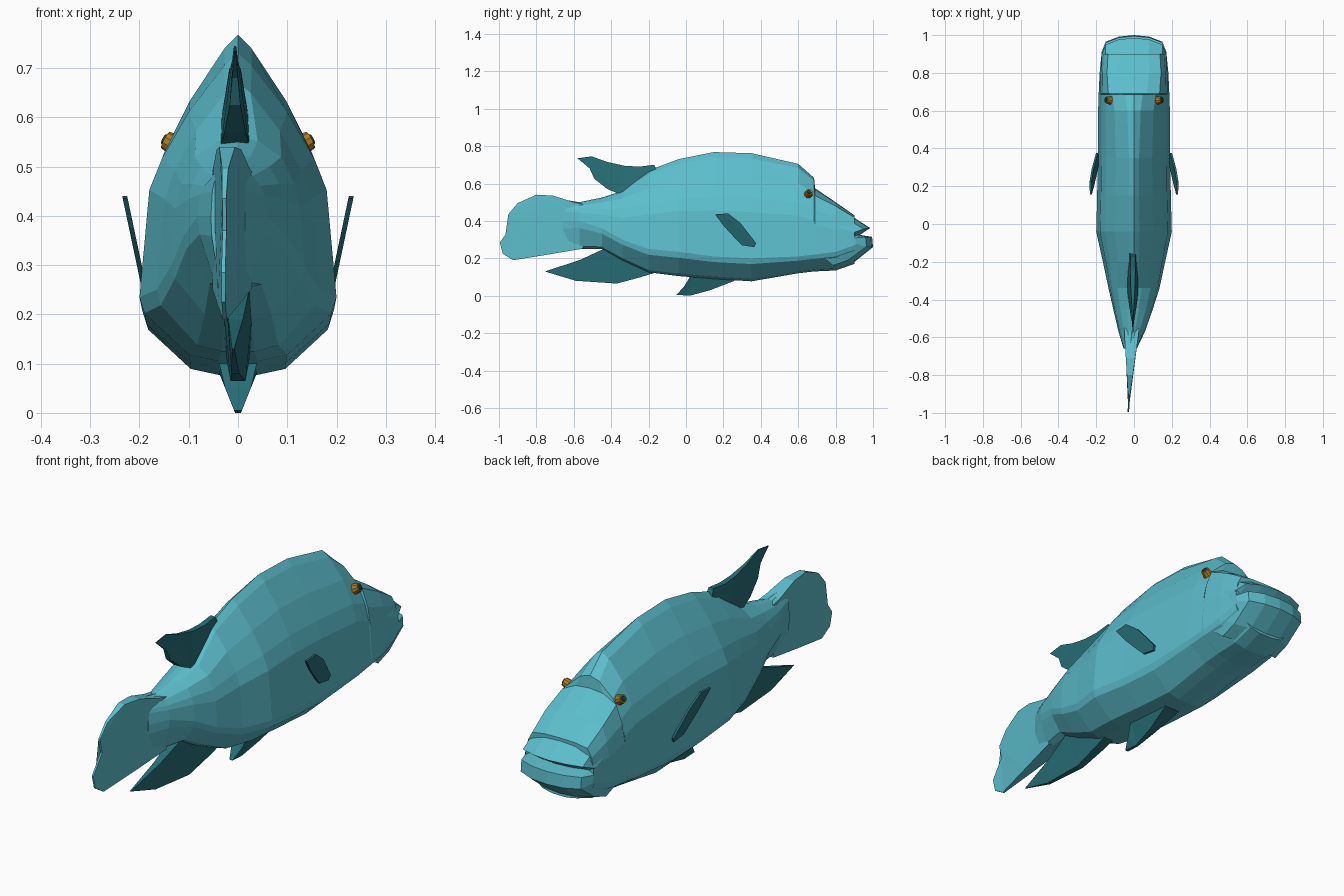
import bpy, bmesh
from mathutils import Vector

if "Cube" in bpy.data.objects:
    bpy.data.objects.remove(bpy.data.objects["Cube"])


def material(name, rgb):
    m = bpy.data.materials.new(name)
    m.diffuse_color = (*rgb, 1)
    m.use_nodes = True
    m.node_tree.nodes["Principled BSDF"].inputs["Base Color"].default_value = m.diffuse_color
    return m


TEAL = material("light teal skin", (0.107, 0.515, 0.61))
DARK = material("dark teal fins", (0.019, 0.156, 0.18))
AMBER = material("amber eye", (0.45, 0.20, 0.01))
PUPIL = material("dark pupil", (0.012, 0.06, 0.07))


def finish(name, bm, mat):
    bmesh.ops.triangulate(bm, faces=[f for f in bm.faces if len(f.verts) > 4])
    bmesh.ops.recalc_face_normals(bm, faces=bm.faces[:])
    me = bpy.data.meshes.new(name)
    bm.to_mesh(me)
    bm.free()
    me.materials.append(mat)
    ob = bpy.data.objects.new(name, me)
    bpy.context.collection.objects.link(ob)
    return ob


def loft(name, rings, mat):
    """Skin a row of equal-length rings and cap both ends."""
    bm = bmesh.new()
    rows = [[bm.verts.new(p) for p in ring] for ring in rings]
    n = len(rows[0])
    for a, b in zip(rows, rows[1:]):
        for i in range(n):
            j = (i + 1) % n
            bm.faces.new((a[i], a[j], b[j], b[i]))
    bm.faces.new(rows[0])
    bm.faces.new(rows[-1][::-1])
    return finish(name, bm, mat)


def fin(name, outline, half, centre, mat):
    """Blade from a (y, z) outline; half thickness and centre x vary over it."""
    sides = [[(centre(y, z) + s * half(y, z), y, z) for y, z in outline] for s in (-1, 1)]
    return loft(name, sides, mat)


def ramp(v, v0, v1, a, b):
    t = min(max((v - v0) / (v1 - v0), 0), 1)
    return a + (b - a) * t


# Body: cross-sections blend from a narrow-backed shape to a flat-topped one
NARROW = [(1, 0), (.95, .14), (.76, .5), (.57, .77), (.44, .9),
          (0, 1), (-.25, .95), (-.9, .5), (-1, .2)]
FLAT = [(1, 0), (.99, .45), (.93, .8), (.7, .92), (.44, .97),
        (0, 1), (-.25, .95), (-.9, .5), (-1, .2)]
# y, x shift, top, widest height, bottom, half width, flatness
STATIONS = [
    (.90, 0, .43, .27, .17, .172, 1),
    (.80, 0, .50, .235, .135, .182, .95),
    (.69, 0, .575, .22, .13, .187, .75),
    (.685, 0, .63, .22, .13, .187, .35),
    (.60, 0, .705, .21, .12, .19, .15),
    (.35, 0, .762, .20, .077, .192, 0),
    (.15, 0, .768, .21, .09, .195, 0),
    (-.04, 0, .73, .235, .105, .20, 0),
    (-.20, 0, .67, .25, .125, .165, .05),
    (-.34, 0, .56, .30, .19, .135, .5),
    (-.45, -.005, .525, .36, .25, .105, .5),
    (-.57, -.012, .50, .40, .25, .07, .3),
    (-.66, -.02, .515, .40, .236, .035, .2),
]
rings = []
for y, dx, top, mid, bot, w, f in STATIONS:
    half = []
    for (u0, w0), (u1, w1) in zip(NARROW, FLAT):
        u, k = u0 + (u1 - u0) * f, w0 + (w1 - w0) * f
        z = mid + u * ((top - mid) if u > 0 else (mid - bot))
        half.append((k * w, z))
    rings.append([(dx + x, y, z) for x, z in half] +
                 [(dx - x, y, z) for x, z in half[:0:-1]])
loft("body", rings, TEAL)

# Muzzle: side profile with the mouth slit, rounded off across the width
LIPS = [(.84, .455), (.985, .362), (.93, .325), (.995, .315), (1, .26), (.9, .18), (.82, .15)]
ACROSS = [(0, 0, 1), (.08, .008, 1), (.15, .035, .92), (.172, .09, .6)]
cols = [(-x, p, k) for x, p, k in ACROSS[:0:-1]] + ACROSS
loft("muzzle", [[(x, y - p, .3 + (z - .3) * k) for y, z in LIPS] for x, p, k in cols], TEAL)

# Tail fin, bending slightly to one side
fin("tail_fin",
    [(-.55, .49), (-.60, .50), (-.71, .535), (-.80, .54), (-.90, .495), (-.95, .435),
     (-.935, .37), (-.995, .285), (-.98, .225), (-.925, .19), (-.75, .218), (-.55, .252)],
    lambda y, z: ramp(y, -.92, -.56, .004, .04),
    lambda y, z: ramp(y, -1, -.5, -.03, -.01), TEAL)

# Dorsal fin
fin("dorsal_fin",
    [(-.17, .70), (-.25, .69), (-.33, .695), (-.42, .715), (-.505, .745), (-.58, .735),
     (-.55, .71), (-.515, .68), (-.49, .625), (-.42, .57), (-.36, .545), (-.25, .58), (-.15, .66)],
    lambda y, z: ramp(z, .56, .74, .034, .005) * ramp(y, -.55, -.3, .3, 1),
    lambda y, z: -.006, DARK)

# Anal fin
fin("anal_fin",
    [(-.755, .13), (-.57, .19), (-.43, .255), (-.30, .25), (-.11, .14),
     (-.24, .10), (-.37, .065), (-.59, .08)],
    lambda y, z: ramp(y, -.75, -.3, .003, .034) * ramp(z, .06, .2, .5, 1),
    lambda y, z: ramp(y, -.75, -.4, -.01, 0), DARK)

# Pelvic fin
fin("pelvic_fin",
    [(-.05, .005), (-.01, .05), (.03, .115), (.26, .10), (.26, .08), (.13, .03), (.02, .0)],
    lambda y, z: ramp(z, 0, .09, .006, .042), lambda y, z: 0, DARK)

PECTORAL = [(.155, .435), (.225, .44), (.29, .39), (.36, .30), (.375, .28),
            (.365, .26), (.30, .27), (.26, .31), (.20, .375)]
for side, s in (("right", 1), ("left", -1)):
    # Pectoral fins
    fin(side + "_pectoral_fin", PECTORAL, lambda y, z: .005,
        lambda y, z: s * ramp(z, .26, .44, .192, .23), DARK)

    # Eyes: amber disc with a dark pupil plate
    axis = Vector((s * .85, .15, .45)).normalized()
    for part, r, depth, out, mat in (("eye", .025, .04, 0, AMBER),
                                     ("pupil", .013, .006, .022, PUPIL)):
        bm = bmesh.new()
        bmesh.ops.create_cone(bm, cap_ends=True, segments=10, radius1=r,
                              radius2=r * .75, depth=depth)
        ob = finish(f"{side}_{part}", bm, mat)
        ob.rotation_euler = axis.to_track_quat('Z', 'Y').to_euler()
        ob.location = Vector((s * .13, .655, .545)) + axis * out
